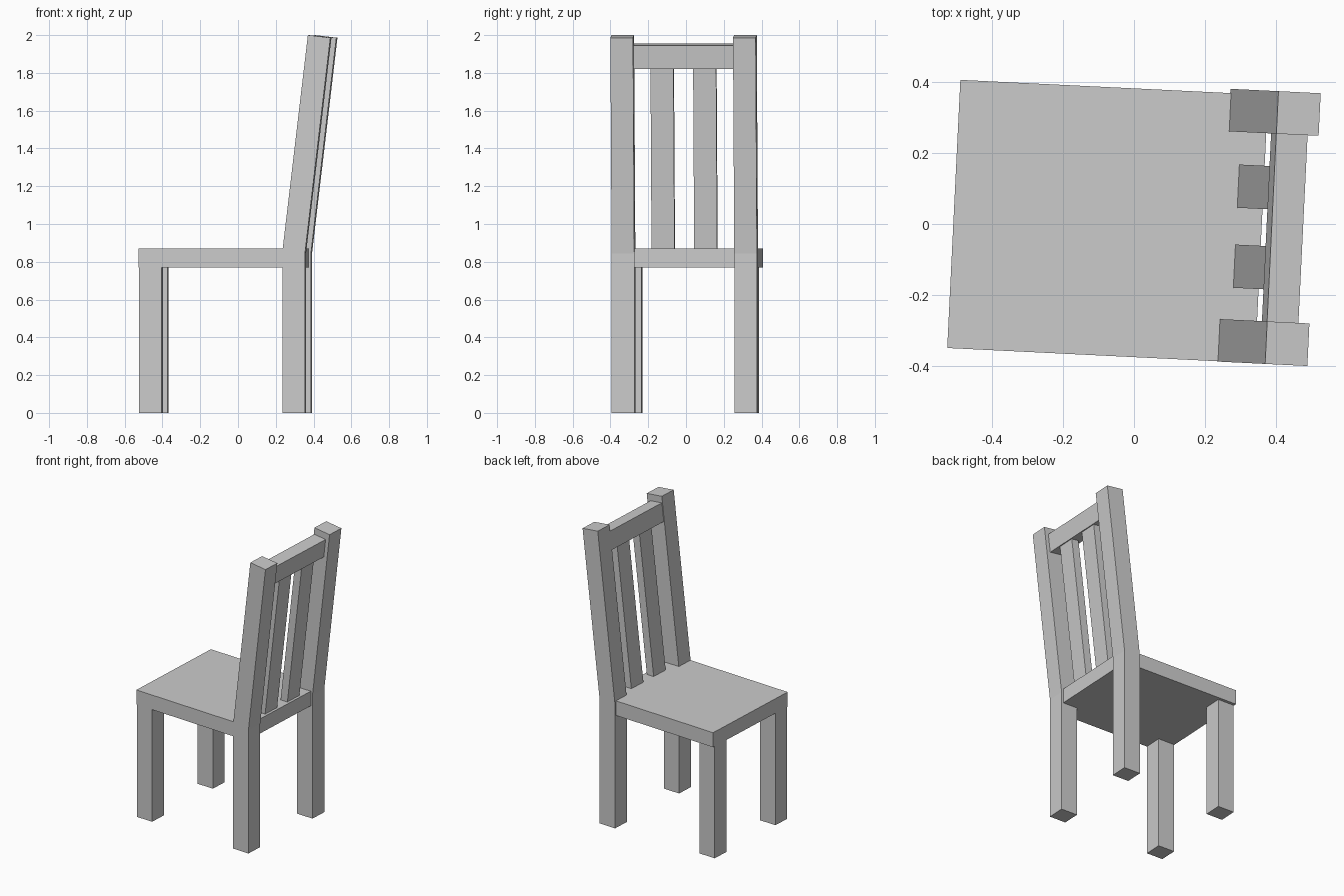
import bpy, bmesh, math

if "Cube" in bpy.data.objects:
    bpy.data.objects.remove(bpy.data.objects["Cube"])

TURN = math.radians(-2.8)   # whole chair is turned slightly about z
LEAN = math.radians(6.73)   # backrest tilt
BEND = (0.253, 0.85)        # front of the post where the tilt starts
T = 0.12                    # leg and post thickness


def slab(name, profile, y0, y1):
    """Extrude an (x, z) side profile from y0 to y1."""
    bm = bmesh.new()
    face = bm.faces.new([bm.verts.new((x, y0, z)) for x, z in profile])
    ext = bmesh.ops.extrude_face_region(bm, geom=[face])
    verts = [g for g in ext["geom"] if isinstance(g, bmesh.types.BMVert)]
    bmesh.ops.translate(bm, verts=verts, vec=(0, y1 - y0, 0))
    bmesh.ops.recalc_face_normals(bm, faces=bm.faces)
    mesh = bpy.data.meshes.new(name)
    bm.to_mesh(mesh)
    bm.free()
    obj = bpy.data.objects.new(name, mesh)
    obj.rotation_euler.z = TURN
    bpy.context.collection.objects.link(obj)


def rect(x0, x1, z0, z1):
    return [(x0, z0), (x1, z0), (x1, z1), (x0, z1)]


def lean(d, s):
    """Point d behind the post front and s up along the tilted post."""
    return (BEND[0] + s * math.sin(LEAN) + d * math.cos(LEAN),
            BEND[1] + s * math.cos(LEAN) - d * math.sin(LEAN))


def lean_rect(d0, d1, s0, s1):
    return [lean(d0, s0), lean(d1, s0), lean(d1, s1), lean(d0, s1)]


# Seat
slab("seat", rect(-0.509, 0.36, 0.77, 0.87), -0.375, 0.382)

# Front legs
for side, y in (("right", -0.374), ("left", 0.242)):
    slab("front_leg_" + side, rect(-0.506, -0.506 + T, 0, 0.775), y, y + T)

# Back legs bending into the backrest posts
x, z = BEND
post = [(x, 0), (x + T, 0), (x + T, z - T * math.tan(LEAN / 2)),
        lean(T, 1.158), lean(0, 1.158), (x, z)]
for side, y in (("right", -0.376), ("left", 0.274)):
    slab("back_post_" + side, post, y, y + T)

# Top rail between the posts
slab("top_rail", lean_rect(0.005, 0.094, 0.988, 1.113), -0.26, 0.278)

# Backrest slats
for i, y in enumerate((-0.166, 0.06)):
    slab(f"back_slat_{i + 1}", lean_rect(0.033, 0.086, 0, 0.995), y, y + 0.122)
